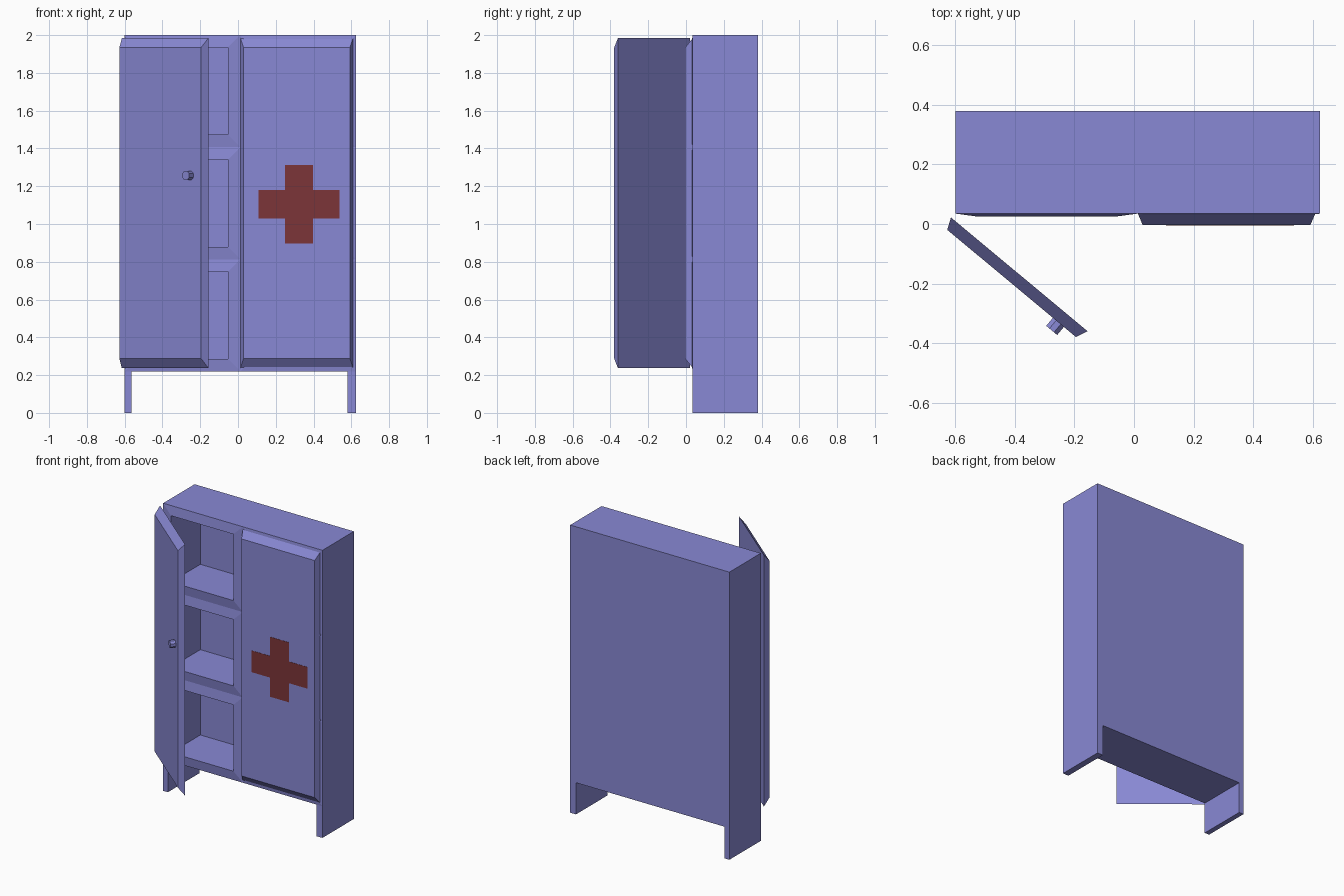
import bpy, bmesh, math
from mathutils import Matrix, Vector

if "Cube" in bpy.data.objects:
    bpy.data.objects.remove(bpy.data.objects["Cube"])


def material(name, rgb):
    m = bpy.data.materials.new(name)
    m.diffuse_color = (*rgb, 1)
    m.use_nodes = True
    m.node_tree.nodes["Principled BSDF"].inputs["Base Color"].default_value = m.diffuse_color
    return m


BLUE = material("painted_blue", (0.25, 0.25, 0.66))
RED = material("cross_red", (0.2, 0.035, 0.04))


def finish(bm, name, mat, loc=(0, 0, 0), angle=0):
    bmesh.ops.recalc_face_normals(bm, faces=bm.faces)
    me = bpy.data.meshes.new(name)
    bm.to_mesh(me)
    bm.free()
    me.materials.append(mat)
    ob = bpy.data.objects.new(name, me)
    bpy.context.collection.objects.link(ob)
    ob.location = loc
    ob.rotation_euler.z = angle
    return ob


def box(bm, lo, hi):
    lo, hi = Vector(lo), Vector(hi)
    size = hi - lo
    bmesh.ops.create_cube(bm, size=1, matrix=Matrix.Translation((lo + hi) / 2)
                          @ Matrix.Diagonal((*size, 1)))


X0, XM, X1 = -0.60, 0.0125, 0.625
FRONT, BACK, BASE, TOP = 0.035, 0.38, 0.22, 2.0

# Cabinet body: six front cells, raised bevelled rims, hollow compartments
bm = bmesh.new()
xs = (X0, XM, X1)
zs = [BASE + (TOP - BASE) * i / 3 for i in range(4)]
grid = [[bm.verts.new((x, FRONT, z)) for x in xs] for z in zs]
cells = [bm.faces.new((grid[r][c], grid[r][c + 1], grid[r + 1][c + 1], grid[r + 1][c]))
         for r in range(3) for c in range(2)]
rim = [e for e in bm.edges if e.is_boundary]
ext = bmesh.ops.extrude_edge_only(bm, edges=rim)["geom"]
bmesh.ops.translate(bm, vec=(0, BACK - FRONT, 0),
                    verts=[g for g in ext if isinstance(g, bmesh.types.BMVert)])
bmesh.ops.contextual_create(bm, geom=[e for e in bm.edges if e.is_boundary])
bm.normal_update()
bmesh.ops.inset_individual(bm, faces=cells, thickness=0.066, use_even_offset=True)
for f in cells:
    bmesh.ops.translate(bm, vec=(0, -0.009, 0), verts=f.verts)
pockets = bmesh.ops.extrude_discrete_faces(bm, faces=cells)["faces"]
for f in pockets:
    bmesh.ops.translate(bm, vec=(0, 0.323, 0), verts=f.verts)
finish(bm, "cabinet_body", BLUE)

# Panel legs
for name, a, b in (("left_leg", X0, X0 + 0.036), ("right_leg", X1 - 0.045, X1)):
    bm = bmesh.new()
    box(bm, (a, FRONT, 0), (b, BACK, BASE))
    finish(bm, name, BLUE)

# Doors: tapered slabs, local origin at the left back edge
W, T = 0.597, 0.04
HINGE, SWING = (-0.615, 0.022, 0), math.radians(-39.8)


def door(name, loc, angle):
    bm = bmesh.new()
    box(bm, (0, -T, 0.237), (W, 0, 1.985))
    for v in bm.verts:
        if v.co.y < -T / 2:
            v.co.x += 0.017 if v.co.x < W / 2 else -0.017
            v.co.z += 0.05 if v.co.z < 1 else -0.05
    return finish(bm, name, BLUE, loc, angle)


door("closed_door", (XM, 0.036, 0), 0)
door("open_door", HINGE, SWING)

# Round knob on the open door
bm = bmesh.new()
bmesh.ops.create_cone(bm, cap_ends=True, segments=8, radius1=0.026, radius2=0.026, depth=0.037,
                      matrix=Matrix.Translation((0.503, -T - 0.0165, 1.257))
                      @ Matrix.Rotation(math.pi / 2, 4, 'X') @ Matrix.Rotation(math.pi / 8, 4, 'Z'))
finish(bm, "door_knob", BLUE, HINGE, SWING)

# Red cross panel on the closed door
cx, cz, a, b, l, h = 0.323, 1.105, 0.074, 0.075, 0.215, 0.208
quarter = [(a, h), (a, b), (l, b)]
outline = (quarter + [(x, -z) for x, z in reversed(quarter)]
           + [(-x, -z) for x, z in quarter] + [(-x, z) for x, z in reversed(quarter)])
bm = bmesh.new()
face = bm.faces.new([bm.verts.new((cx + x, -0.0055, cz + z)) for x, z in outline])
ext = bmesh.ops.extrude_face_region(bm, geom=[face])["geom"]
bmesh.ops.translate(bm, vec=(0, 0.003, 0),
                    verts=[g for g in ext if isinstance(g, bmesh.types.BMVert)])
finish(bm, "red_cross", RED)
